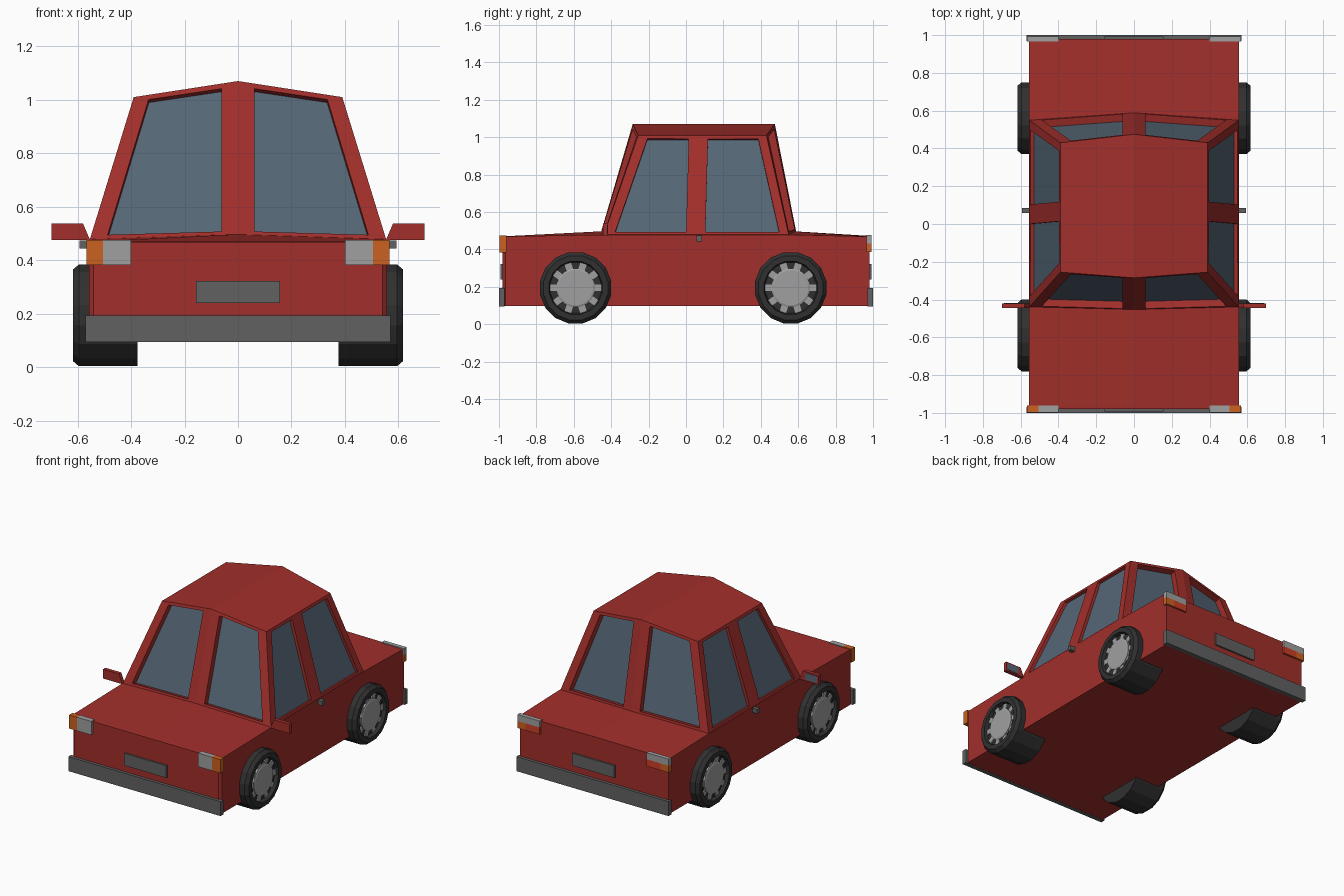
import bpy, bmesh, math
from mathutils import Vector, Matrix

if "Cube" in bpy.data.objects:
    bpy.data.objects.remove(bpy.data.objects["Cube"])


def mat(name, *rgb):
    m = bpy.data.materials.new(name)
    m.diffuse_color = (*rgb, 1)
    m.use_nodes = True
    m.node_tree.nodes["Principled BSDF"].inputs["Base Color"].default_value = m.diffuse_color
    return m


RED = mat("red_paint", 0.36, 0.028, 0.024)
GLASS = mat("window_glass", 0.09, 0.135, 0.18)
RUBBER = mat("rubber", 0.03, 0.03, 0.03)
DARK = mat("dark_grey", 0.12, 0.12, 0.12)
METAL = mat("light_grey", 0.35, 0.35, 0.35)
ORANGE = mat("orange_lens", 0.6, 0.12, 0.015)
LAMP_RED = mat("red_lens", 0.6, 0.05, 0.02)


def finish(name, bm, material, mirror=False, normals=True):
    if normals:
        bmesh.ops.recalc_face_normals(bm, faces=bm.faces)
    me = bpy.data.meshes.new(name)
    bm.to_mesh(me)
    bm.free()
    me.materials.append(material)
    ob = bpy.data.objects.new(name, me)
    bpy.context.collection.objects.link(ob)
    if mirror:
        ob.modifiers.new("Mirror", 'MIRROR')
    return ob


def box(name, x, y, z, material, mirror=False):
    bm = bmesh.new()
    bmesh.ops.create_cube(bm, size=1)
    for v in bm.verts:
        v.co = [(a + b) / 2 + c * (b - a) for c, (a, b) in zip(v.co, (x, y, z))]
    return finish(name, bm, material, mirror)


def loft(name, rings, material, mirror=False):
    bm = bmesh.new()
    rs = [[bm.verts.new(p) for p in r] for r in rings]
    n = len(rs[0])
    for a, b in zip(rs, rs[1:]):
        for i in range(n):
            j = (i + 1) % n
            bm.faces.new((a[i], a[j], b[j], b[i]))
    bm.faces.new(rs[0])
    bm.faces.new(rs[-1])
    return finish(name, bm, material, mirror)


def lathe(name, profile, y, z, material, n=16):
    rings = [[(x, y + r * math.sin(2 * math.pi * (i + .5) / n),
               z + r * math.cos(2 * math.pi * (i + .5) / n)) for i in range(n)]
             for x, r in profile]
    return loft(name, rings, material, True)


# lower body: stations along y as (y, half width, edge height, crown height)
stations = [(-.98, .54, .468, .468), (-.965, .557, .469, .47), (-.44, .557, .478, .497),
            (.57, .557, .478, .497), (.98, .557, .468, .472)]
loft("body", [[(-w, y, .096), (-w, y, e), (0, y, c), (w, y, e), (w, y, .096)]
              for y, w, e, c in stations], RED)

# cabin: framed panels with recessed glass, half built and mirrored
fc, fs = Vector((0, -.455, .49)), Vector((.555, -.44, .475))
tfc, tfs = Vector((0, -.285, 1.07)), Vector((.39, -.255, 1.01))
sm, tm = Vector((.555, .055, .475)), Vector((.39, .07, 1.01))
rs, trs = Vector((.555, .55, .475)), Vector((.39, .43, 1.01))
rc, trc = Vector((0, .59, .49)), Vector((0, .475, 1.07))
frame, glass = bmesh.new(), bmesh.new()


def panel(bl, br, tr, tl, depth, u=.055, low=.02, high=.02):
    def row(a, b, t):
        d = (b - a).normalized() * t
        return a + d, b - d
    up_l, up_r = (tl - bl).normalized(), (tr - br).normalized()
    a, b = row(bl + up_l * low, br + up_r * low, u)
    d, c = row(tl - up_l * high, tr - up_r * high, u)
    normal = (br - bl).cross(tl - bl).normalized()
    outer, inner = [bl, br, tr, tl], [a, b, c, d]
    deep = [p - normal * depth for p in inner]
    for r, s in ((outer, inner), (inner, deep)):
        for i in range(4):
            j = (i + 1) % 4
            frame.faces.new([frame.verts.new(p) for p in (r[i], r[j], s[j], s[i])])
    glass.faces.new([glass.verts.new(p) for p in deep])


panel(fc, fs, tfs, tfc, .04, .062)
panel(fs, sm, tm, tfs, .02)
panel(sm, rs, trs, tm, .02, .048)
panel(rs, rc, trc, trs, .04, .062)
frame.faces.new([frame.verts.new(p) for p in (tfc, tfs, tm, trs, trc)])
bmesh.ops.remove_doubles(frame, verts=frame.verts, dist=1e-4)
finish("cabin_frame", frame, RED, True, False)
finish("window_glass", glass, GLASS, True, False)

# wheels
for label, y in (("front", -.59), ("rear", .56)):
    z = .194
    lathe(label + "_tyres", [(.375, .194), (.595, .194), (.617, .175), (.617, .145),
                             (.592, .138)], y, z, RUBBER)
    lathe(label + "_hubs", [(.58, .105), (.604, .105), (.608, .095)], y, z, METAL)
    bm = bmesh.new()
    for k in range(10):
        m = (Matrix.Translation((.594, y, z)) @ Matrix.Rotation(math.pi * (k + .5) / 5, 4, 'X')
             @ Matrix.Translation((0, 0, .119)) @ Matrix.Diagonal((.012, .036, .036, 1)))
        bmesh.ops.create_cube(bm, size=1, matrix=m)
    finish(label + "_wheel_spokes", bm, METAL, True)

# bumpers and plates
for label, s in (("front", -1), ("rear", 1)):
    box(label + "_bumper", (-.57, .57), sorted((s * .97, s)), (.095, .193), DARK)
    box(label + "_plate", (-.157, .157), sorted((s * .97, s * .992)), (.24, .322), DARK)

# lamps
box("headlights", (.4, .505), (-.997, -.96), (.383, .475), METAL, True)
box("front_indicators", (.505, .566), (-.997, -.96), (.383, .475), ORANGE, True)
box("reversing_lights", (.4, .566), (.965, .993), (.432, .476), METAL, True)
box("brake_lights", (.4, .505), (.965, .993), (.385, .432), LAMP_RED, True)
box("rear_indicators", (.505, .566), (.965, .993), (.385, .432), ORANGE, True)

# door handles
box("door_handles", (.55, .592), (.057, .085), (.443, .473), DARK, True)

# wing mirrors
outline = [(.553, .475), (.698, .475), (.698, .538), (.58, .538)]
loft("wing_mirrors", [[(x, y, z) for x, z in outline] for y in (-.445, -.42)], RED, True)
box("mirror_glass", (.6, .688), (-.43, -.418), (.484, .529), GLASS, True)
